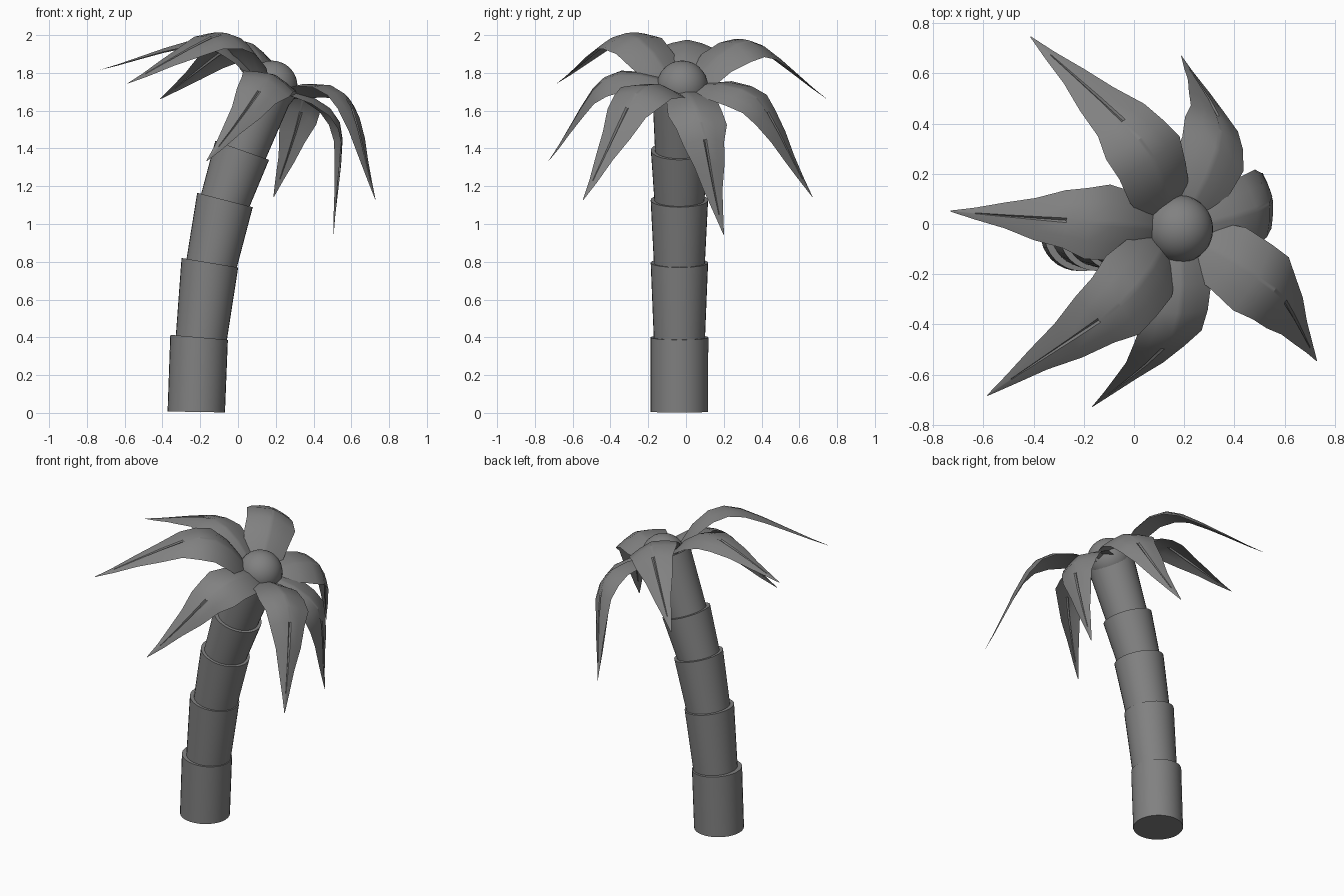
import bpy, bmesh
from math import sin, cos, pi, radians
from mathutils import Matrix, Vector

if "Cube" in bpy.data.objects:
    bpy.data.objects.remove(bpy.data.objects["Cube"])

grey = bpy.data.materials.new("dark_grey")
grey.diffuse_color = (0.22, 0.22, 0.22, 1)
grey.use_nodes = True
grey.node_tree.nodes["Principled BSDF"].inputs["Base Color"].default_value = grey.diffuse_color


def finish(name, bm, angle=35):
    bmesh.ops.recalc_face_normals(bm, faces=bm.faces)
    me = bpy.data.meshes.new(name)
    bm.to_mesh(me)
    bm.free()
    me.materials.append(grey)
    ob = bpy.data.objects.new(name, me)
    bpy.context.collection.objects.link(ob)
    bpy.ops.object.select_all(action='DESELECT')
    ob.select_set(True)
    bpy.context.view_layer.objects.active = ob
    bpy.ops.object.shade_smooth_by_angle(angle=radians(angle))
    return ob


# Trunk: flared segments, each a loft between two tilted rings (x, z, tilt, radius)
def segment(name, rings, sides=32):
    bm = bmesh.new()
    loops = []
    for x, z, tilt, r in rings:
        m = Matrix.Translation((x, -0.035, z)) @ Matrix.Rotation(radians(tilt), 4, 'Y')
        loops.append([bm.verts.new(m @ Vector((r * cos(a), r * sin(a), 0)))
                      for a in (2 * pi * i / sides for i in range(sides))])
    for i in range(sides):
        j = (i + 1) % sides
        bm.faces.new((loops[0][i], loops[0][j], loops[1][j], loops[1][i]))
    bm.faces.new(loops[0])
    bm.faces.new(loops[1])
    finish(name, bm)


trunk = [
    ((-0.221, 0.005, 1, 0.152), (-0.206, 0.400, 5, 0.153)),
    ((-0.196, 0.380, 6, 0.135), (-0.149, 0.795, 9.5, 0.152)),
    ((-0.144, 0.770, 10, 0.134), (-0.069, 1.127, 14.5, 0.152)),
    ((-0.074, 1.105, 15, 0.131), (0.022, 1.390, 19.5, 0.151)),
    ((0.016, 1.365, 20, 0.128), (0.163, 1.745, 22, 0.145)),
]
for n, rings in enumerate(trunk):
    segment(f"trunk_segment_{n + 1}", rings)

# Crown bud
crown = Matrix.Translation((0.18, -0.02, 1.73)) @ Matrix.Rotation(radians(23), 4, 'Y')
bm = bmesh.new()
bmesh.ops.create_uvsphere(bm, u_segments=32, v_segments=16, radius=0.135, matrix=crown)
finish("crown_bud", bm)

# Fronds: stations along the leaf (reach, height, half width, groove depth)
stations = [
    (0.09, 0.005, 0.09, 0), (0.14, 0.045, 0.125, 0), (0.23, 0.105, 0.150, 0),
    (0.35, 0.145, 0.162, 0), (0.45, 0.138, 0.152, 0), (0.54, 0.09, 0.124, 0.008),
    (0.65, -0.005, 0.090, 0.016), (0.76, -0.110, 0.055, 0.010),
    (0.87, -0.215, 0.025, 0), (0.96, -0.295, 0.002, 0),
]


def frond(name, yaw, pitch, scale, sway, arch, lift):
    m = (crown @ Matrix.Translation((0, 0, lift)) @ Matrix.Rotation(radians(yaw), 4, 'Z')
         @ Matrix.Rotation(radians(pitch), 4, 'Y') @ Matrix.Scale(scale, 4))
    bm = bmesh.new()
    rows = []
    for k, (r, h, w, g) in enumerate(stations):
        row = []
        for s in (-1, -0.55, -0.08, 0, 0.08, 0.55, 1):
            # slightly ragged edges, and a soft roof shape across the leaf
            jag = 1 + (0.04 * (-1) ** k * s if abs(s) == 1 else 0)
            drop = 0.30 * w * abs(s) ** 1.5 + (g if s == 0 else 0)
            row.append(bm.verts.new(
                m @ Vector((r, w * s * jag + sway * r * r, h * arch - drop))))
        rows.append(row)
    for a, b in zip(rows, rows[1:]):
        for i in range(6):
            bm.faces.new((a[i], b[i], b[i + 1], a[i + 1]))
    finish(name, bm, 30)


# yaw around the crown axis, downward pitch, size, sideways sway, arch height, lift
fronds = [(123, -0.5, 0.96, 0.02, 1.1, 0.01), (177, 4, 0.93, -0.03, 0.82, 0.01),
          (222, -2, 1.0, 0.02, 1.08, 0), (270, 20.5, 0.89, -0.2, 1, 0.045),
          (328, 3, 0.96, -0.06, 1.03, 0), (11, 28, 0.90, 0.12, 1, 0.045),
          (63, 21.5, 0.92, 0.12, 1, 0.04)]
for n, params in enumerate(fronds):
    frond(f"frond_{n + 1}", *params)
